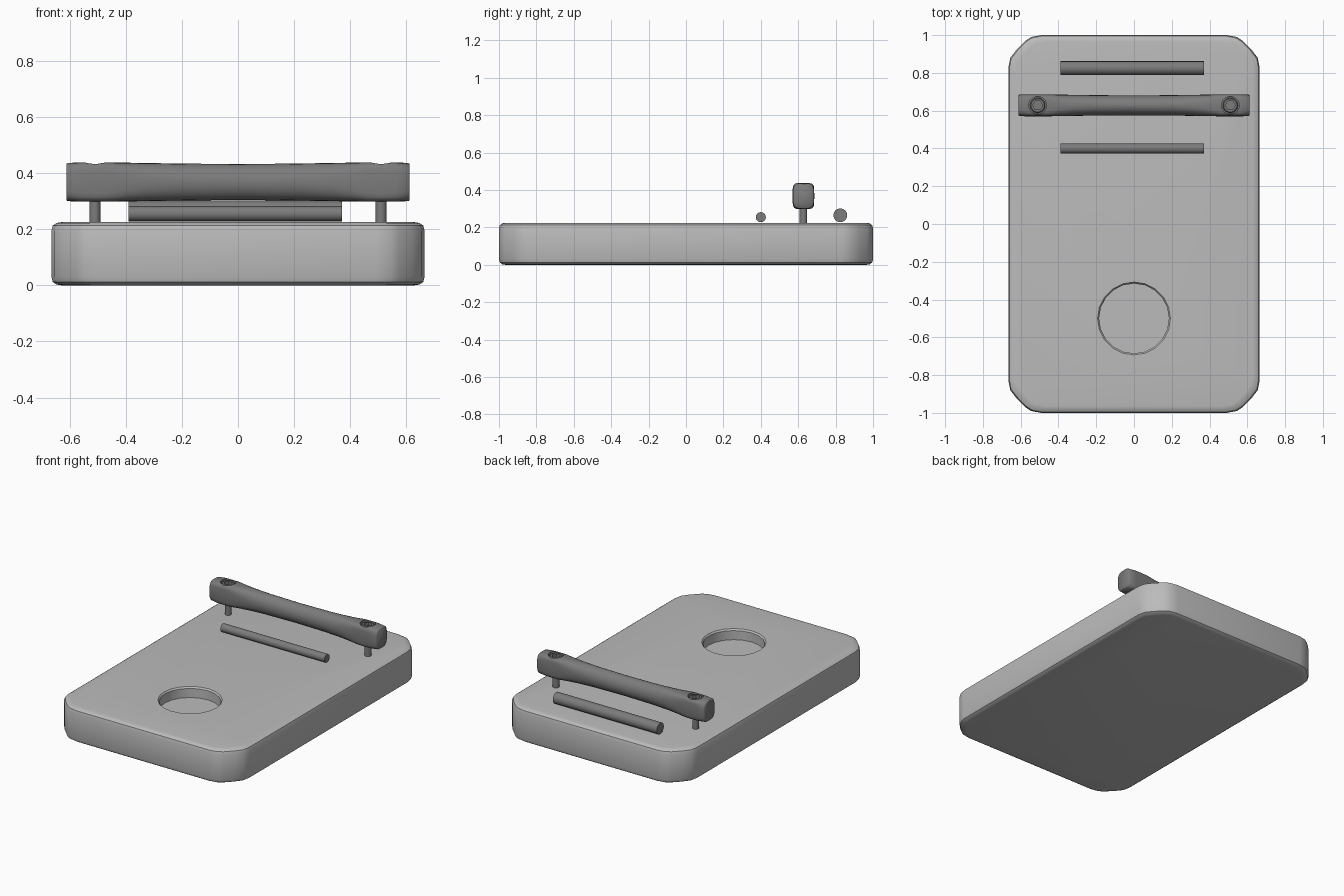
import bpy, bmesh
from math import pi, cos, sin

if "Cube" in bpy.data.objects:
    bpy.data.objects.remove(bpy.data.objects["Cube"])


def material(name, v):
    m = bpy.data.materials.new(name)
    m.diffuse_color = (v, v, v, 1)
    m.use_nodes = True
    m.node_tree.nodes["Principled BSDF"].inputs["Base Color"].default_value = m.diffuse_color
    return m


MID = material("mid_grey", 0.5)
DARK = material("dark_grey", 0.2)


def smooth(ob, angle=35):
    bpy.ops.object.select_all(action='DESELECT')
    ob.select_set(True)
    bpy.context.view_layer.objects.active = ob
    bpy.ops.object.shade_smooth_by_angle(angle=angle * pi / 180)


def loft(name, rings, mat, angle=35):
    bm = bmesh.new()
    loops = [[bm.verts.new(p) for p in r] for r in rings]
    n = len(loops[0])
    for a, b in zip(loops, loops[1:]):
        for i in range(n):
            j = (i + 1) % n
            bm.faces.new((a[i], a[j], b[j], b[i]))
    bm.faces.new(loops[0][::-1])
    bm.faces.new(loops[-1])
    bmesh.ops.recalc_face_normals(bm, faces=bm.faces)
    me = bpy.data.meshes.new(name)
    bm.to_mesh(me)
    bm.free()
    me.materials.append(mat)
    ob = bpy.data.objects.new(name, me)
    bpy.context.collection.objects.link(ob)
    smooth(ob, angle)
    return ob


def disc(x, y, z, r, n=16):
    return [(x + r * cos(2 * pi * i / n), y + r * sin(2 * pi * i / n), z)
            for i in range(n)]


def cut(ob, cutter, angle=35):
    m = ob.modifiers.new("cut", 'BOOLEAN')
    m.operation = 'DIFFERENCE'
    m.solver = 'EXACT'
    m.object = cutter
    cutter.hide_render = True
    bpy.context.view_layer.objects.active = ob
    bpy.ops.object.modifier_apply(modifier=m.name)
    bpy.data.objects.remove(cutter)
    smooth(ob, angle)


# base plate: softened-chamfer outline lofted through rounded rims
TOP = 0.225
corner = [(0.665, 0.83), (0.655, 0.88), (0.62, 0.925),
          (0.575, 0.97), (0.545, 0.99), (0.49, 1.0)]
outline = (corner + [(-x, y) for x, y in corner[::-1]]
           + [(-x, -y) for x, y in corner] + [(x, -y) for x, y in corner[::-1]])
rims = [(0, 0.035), (0.003, 0.018), (0.012, 0.005), (0.03, 0)]
levels = rims + [(TOP - z, i) for z, i in rims[::-1]]
plate = loft("base_plate", [[(x * (1 - i / 0.665), y * (1 - i), z) for x, y in outline]
                            for z, i in levels], MID)

# round recess near the front
cut(plate, loft("recess_cutter", [disc(0, -0.5, TOP - 0.07, 0.185, 20),
                                  disc(0, -0.5, TOP - 0.01, 0.185, 20),
                                  disc(0, -0.5, TOP + 0.01, 0.201, 20)], MID))


# two thin rods lying either side of the bar
def rod(name, y, z, r):
    loft(name, [[(x, y + r * cos(2 * pi * i / 16), z + r * sin(2 * pi * i / 16))
                 for i in range(16)] for x in (-0.39, 0.37)], DARK)


rod("front_rod", 0.40, 0.255, 0.027)
rod("rear_rod", 0.825, 0.265, 0.037)

# clamping bar: boxy ends blending to a rounder waist
# each station: x, half width, half height, squareness exponent
BY, BZ = 0.628, 0.368
half = [(0.612, 0.052, 0.064, 0.6), (0.607, 0.057, 0.068, 0.58),
        (0.56, 0.058, 0.070, 0.42), (0.51, 0.058, 0.070, 0.38),
        (0.46, 0.058, 0.070, 0.42), (0.40, 0.057, 0.069, 0.65),
        (0.33, 0.056, 0.068, 0.85), (0.22, 0.054, 0.066, 1.0)]
stations = [(-x, a, b, p) for x, a, b, p in half] + [(0, 0.053, 0.064, 1.05)] + half[::-1]


def sgnpow(v, p):
    return (max(abs(v), 1e-9) ** p if abs(v) > 1e-6 else 0) * (1 if v >= 0 else -1)


bar = loft("clamp_bar", [[(x, BY + a * sgnpow(cos(2 * pi * i / 24), p),
                           BZ + b * sgnpow(sin(2 * pi * i / 24), p))
                          for i in range(24)] for x, a, b, p in stations], DARK, 50)

# counterbores, hex socket screws and their posts
for side, x in (("left", -0.51), ("right", 0.51)):
    cut(bar, loft("bore_cutter", [disc(x, BY, 0.405, 0.047, 24),
                                  disc(x, BY, 0.46, 0.047, 24)], DARK), 50)
    head = loft(side + "_screw_head", [disc(x, BY, 0.40, 0.040, 24),
                                       disc(x, BY, 0.425, 0.040, 24),
                                       disc(x, BY, 0.431, 0.035, 24)], DARK)
    cut(head, loft("socket_cutter", [disc(x, BY, 0.41, 0.026, 6),
                                     disc(x, BY, 0.45, 0.026, 6)], DARK))
    loft(side + "_screw_post", [disc(x, BY, TOP, 0.020), disc(x, BY, 0.32, 0.020)], DARK)
